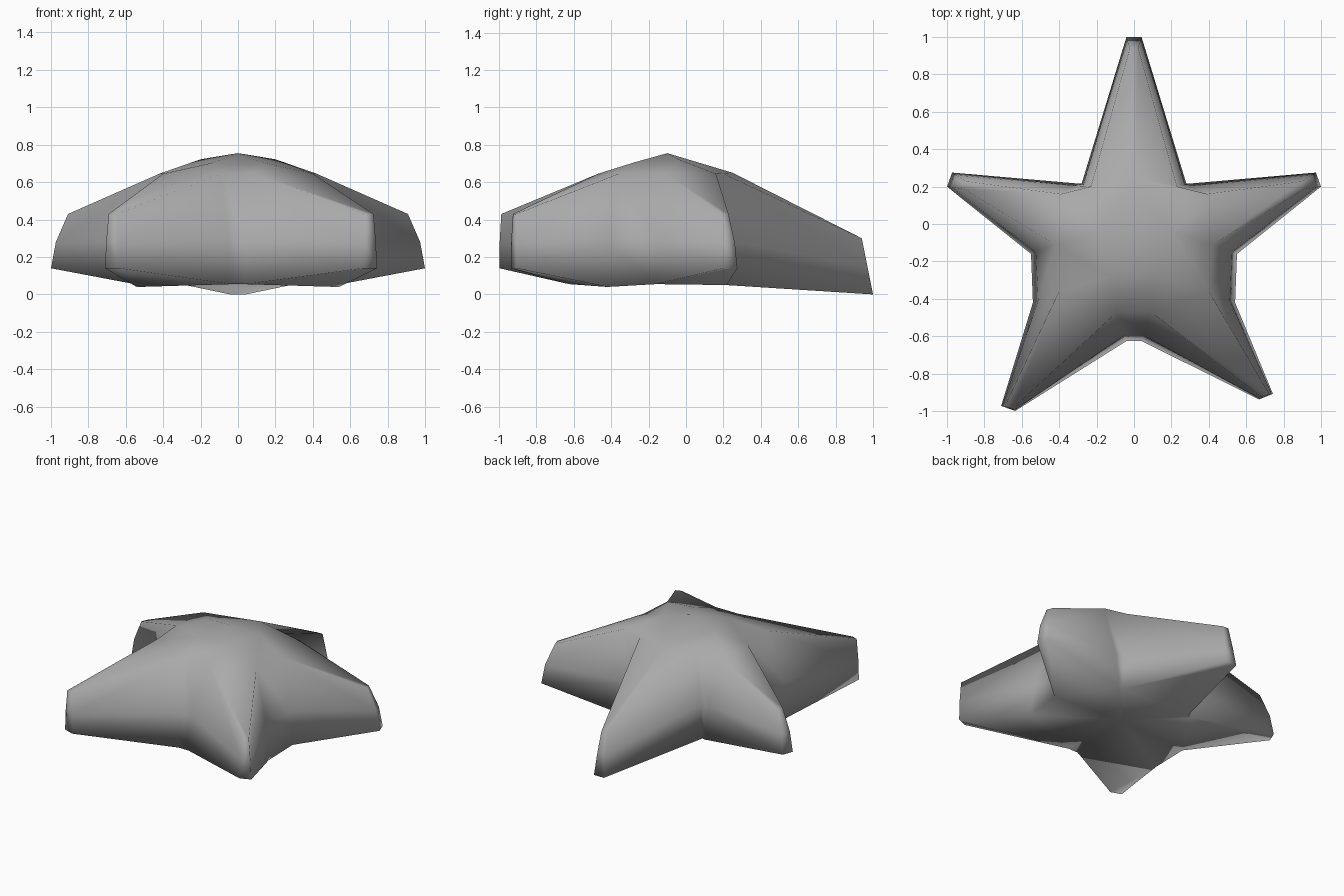
import bpy, bmesh
from mathutils import Vector

if "Cube" in bpy.data.objects:
    bpy.data.objects.remove(bpy.data.objects["Cube"])

grey = bpy.data.materials.new("mid grey")
grey.diffuse_color = (0.4, 0.4, 0.4, 1)
grey.use_nodes = True
grey.node_tree.nodes["Principled BSDF"].inputs["Base Color"].default_value = grey.diffuse_color

bm = bmesh.new()


def column(top, low, floor):
    """Three stacked points where an arm wall meets the body."""
    t, l = Vector(top), Vector(low)
    m = t.lerp(l, 0.8)
    return [bm.verts.new((p.x, p.y, z)) for p, z in ((t, 0.645), (m, 0.29), (l, floor))]


def tip(centre, direction, inset, heights):
    """Blunt arm end: three levels, narrow at the top; returns both sides."""
    c, d = Vector(centre), Vector(direction).normalized()
    side = Vector((-d.y, d.x))
    sides = []
    for s in (1, -1):
        pts = [c - d * i + side * s * w for i, w in zip(inset, (0.022, 0.034, 0.04))]
        sides.append([bm.verts.new((p.x, p.y, z)) for p, z in zip(pts, heights)])
    return sides


# Base columns of the right half (top xy, low xy, floor height), back to front
half = [((0.23, 0.20), (0.28, 0.215), 0.05), ((0.39, 0.16), (0.31, 0.217), 0.05),
        ((0.42, -0.11), (0.55, -0.16), 0.055), ((0.40, -0.36), (0.54, -0.42), 0.04),
        ((0.09, -0.47), (0.04, -0.625), 0.055)]
right = [column(t, l, f) for t, l, f in half]
left = [column((-t[0], t[1]), (-l[0], l[1]), f) for t, l, f in half]
# Anticlockwise pairs of columns per arm: back, left, front left, front right, right
ring = [right[0], left[0], left[1], left[2], left[3], left[4],
        right[4], right[3], right[2], right[1]]

high = (0.43, 0.28, 0.14)
blunt = (0.005, 0, 0)
tips = [tip((0, 1), (0, 1), (0.06, 0.03, 0), (0.30, 0.15, 0)),
        tip((-0.985, 0.237), (-1, 0.36), (0.09, 0.025, 0), high),
        tip((-0.672, -0.985), (-0.35, -1), blunt, high),
        tip((0.705, -0.922), (0.4, -1), blunt, high),
        tip((0.985, 0.237), (1, 0.36), (0.09, 0.025, 0), high)]

# Crown: peak with one point towards each arm
peak = bm.verts.new((0, -0.1, 0.755))
crown = [bm.verts.new(p) for p in ((0, 0.25, 0.650), (-0.2, -0.04, 0.722),
         (-0.13, -0.28, 0.705), (0.13, -0.28, 0.705), (0.2, -0.04, 0.722))]
belly = bm.verts.new((0, -0.12, 0.06))

for i in range(5):
    a, b, nxt = ring[2 * i], ring[2 * i + 1], ring[(2 * i + 2) % 10]
    ta, tb = tips[i][1], tips[i][0]          # tip sides matching a and b
    j = (i + 1) % 5
    bm.faces.new((peak, crown[i], crown[j]))
    bm.faces.new((crown[i], b[0], crown[j]))
    bm.faces.new((crown[j], b[0], nxt[0]))
    if i == 0:                                    # back arm top, crown on its ridge
        bm.faces.new((a[0], ta[0], crown[i]))
        bm.faces.new((crown[i], ta[0], tb[0]))
        bm.faces.new((crown[i], tb[0], b[0]))
    else:                                         # other arm tops
        bm.faces.new((crown[i], a[0], b[0]))
        bm.faces.new((a[0], ta[0], tb[0], b[0]))
    bm.faces.new((a[2], b[2], tb[2], ta[2]))      # arm underside
    bm.faces.new((belly, b[2], a[2]))
    bm.faces.new((belly, nxt[2], b[2]))
    for k in (0, 1):                              # arm walls, end and valley
        bm.faces.new((a[k], a[k + 1], ta[k + 1], ta[k]))
        bm.faces.new((b[k], tb[k], tb[k + 1], b[k + 1]))
        bm.faces.new((ta[k], ta[k + 1], tb[k + 1], tb[k]))
        bm.faces.new((b[k], b[k + 1], nxt[k + 1], nxt[k]))

bmesh.ops.recalc_face_normals(bm, faces=bm.faces[:])
for f in bm.faces:                                # soft all over
    f.smooth = True
mesh = bpy.data.meshes.new("star_body")
bm.to_mesh(mesh)
bm.free()
star = bpy.data.objects.new("star_body", mesh)
bpy.context.collection.objects.link(star)
mesh.materials.append(grey)
